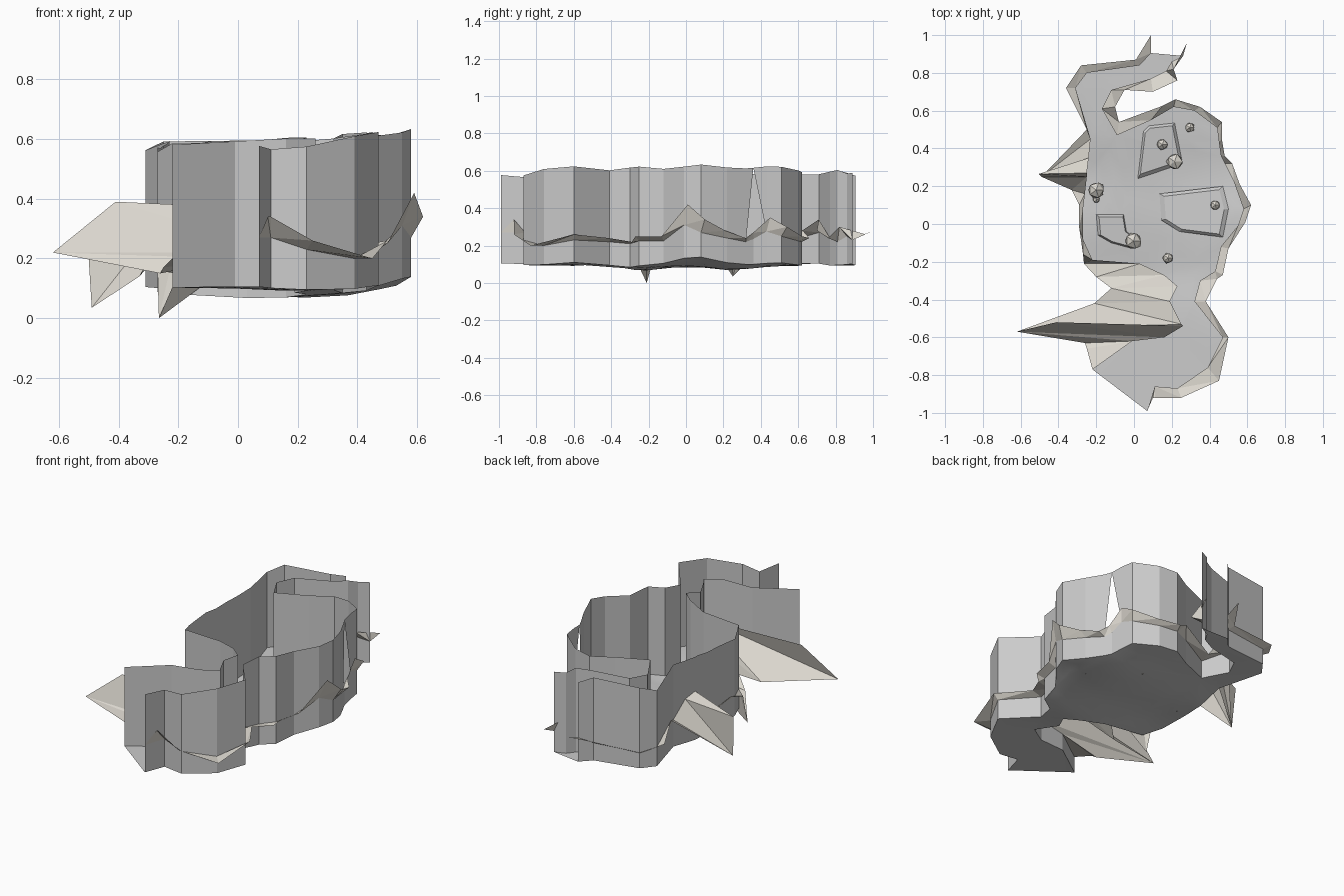
import bpy, bmesh, math
from mathutils import Vector, noise

if "Cube" in bpy.data.objects:
    bpy.data.objects.remove(bpy.data.objects["Cube"])

# stations along each wall: wall x, wall y, rock ledge tip x, y, z
WEST = [(-.22, -.77, -.25, -.66, .17), (-.01, -.62, -.26, -.63, .15), (.16, -.60, -.62, -.57, .22),
        (.26, -.54, -.41, -.52, .39), (.25, -.53, -.62, -.57, .22), (.19, -.41, -.21, -.42, .15),
        (.23, -.33, -.12, -.34, .20), (.16, -.27, -.20, -.28, .15), (.03, -.21, -.265, -.21, 0),
        (-.22, -.19, -.27, -.16, .18), (-.27, -.08, -.29, -.02, .24), (-.27, .08, -.29, .10, .22),
        (-.26, .16, -.33, .18, .14), (-.25, .25, -.49, .25, .035), (-.25, .27, -.505, .265, .28),
        (-.24, .35, -.49, .25, .035), (-.23, .45, -.25, .50, .28), (-.31, .72, -.36, .72, .25),
        (-.25, .80, -.28, .84, .22), (.03, .84, .01, .87, .22), (.09, .905, .09, 1.0, .28)]
# heights where the ledge meets the wall, raised behind the spikes
WEST_ROOT = [.2, .2, .22, .36, .37, .34, .28, .25, .22, .2, .21, .21, .22, .34, .37, .35, .26, .22, .2, .2, .24]
EAST = [(.07, -.99, .10, -.92, .34), (.11, -.86, .11, -.92, .34), (.23, -.87, .25, -.92, .26),
        (.39, -.76, .45, -.83, .20), (.47, -.60, .50, -.60, .26), (.32, -.41, .38, -.41, .24),
        (.35, -.30, .44, -.29, .22), (.43, -.25, .47, -.27, .25), (.46, -.12, .50, -.13, .25),
        (.55, -.01, .59, .01, .42), (.58, .08, .62, .10, .34), (.53, .22, .56, .21, .28),
        (.48, .32, .52, .32, .24), (.46, .36, .48, .36, .27), (.45, .43, .465, .45, .35),
        (.44, .51, .465, .54, .30), (.32, .60, .35, .62, .25), (.21, .62, .22, .66, .24),
        (.09, .55, .15, .625, .28), (-.09, .47, -.08, .54, .22), (-.17, .61, -.10, .62, .28),
        (-.12, .71, -.05, .71, .34), (.09, .77, .10, .70, .28), (.17, .81, .23, .76, .24),
        (.20, .86, .21, .82, .30), (.26, .89, .28, .96, .26)]
EAST_ROOT = [.2 + .5 * max(0, p[4] - .2) for p in EAST]

rock = bpy.data.materials.new("pale_rock")
rock.diffuse_color = (.72, .69, .63, 1)
rock.use_nodes = True
rock.node_tree.nodes["Principled BSDF"].inputs["Base Color"].default_value = rock.diffuse_color


def floor_z(x, y):
    side = max(0, (x - .35) / .23) * max(0, 1 - abs(y - .05) / .8)
    dip = math.exp(-((abs(y) - .25) / .15) ** 2)
    sag = math.exp(-((x - .15) / .2) ** 2 - (y / .4) ** 2)
    return .1 + .05 * side - .02 * dip - .018 * sag + .006 * math.sin(9 * x + 5 * y)


def top_z(x, y):
    return .585 + .07 * max(0, x) - .02 * (x < -.25) - .02 * (abs(y) > .85) + .008 * math.sin(17 * y)


def add_object(name, bm, mat=None):
    mesh = bpy.data.meshes.new(name)
    bm.to_mesh(mesh)
    bm.free()
    if mat:
        mesh.materials.append(mat)
    obj = bpy.data.objects.new(name, mesh)
    bpy.context.collection.objects.link(obj)
    return obj


def face_up(bm):
    bm.normal_update()
    bmesh.ops.reverse_faces(bm, faces=[f for f in bm.faces if f.normal.z < 0])


def ribbon(name, low, high, mat=None, gap=None):
    """Strip between two rows; a gap leaves out the low point, opening a notch."""
    bm = bmesh.new()
    a, b = [[bm.verts.new(p) for p in row] for row in (low, high)]
    for i in range(len(low) - 1):
        quad = [v for v in (a[i], a[i + 1], b[i + 1], b[i]) if gap is None or v is not a[gap]]
        bm.faces.new(quad)
    if mat:
        bmesh.ops.triangulate(bm, faces=bm.faces[:])
        face_up(bm)
    return add_object(name, bm, mat)


# cave walls, split at the height where the jagged outer rock ledges join them
for side, pts, root, gap in (("west", WEST, WEST_ROOT, None), ("east", EAST, EAST_ROOT, 13)):
    mid = [(p[0], p[1], z) for p, z in zip(pts, root)]
    ribbon(side + "_lower_wall", [(x, y, floor_z(x, y)) for x, y, *_ in pts], mid)
    ribbon(side + "_upper_wall", mid, [(x, y, top_z(x, y)) for x, y, *_ in pts], gap=gap)
    ribbon(side + "_ledge", mid, [p[2:] for p in pts], rock)

# floor filling the space between the walls
bm = bmesh.new()
outline = [p[:2] for p in WEST] + [p[:2] for p in reversed(EAST)]
face = bm.faces.new([bm.verts.new((x, y, 0)) for x, y in outline])
bmesh.ops.triangulate(bm, faces=[face])
bmesh.ops.subdivide_edges(bm, edges=[e for e in bm.edges if not e.is_boundary], cuts=3, use_grid_fill=True)
bmesh.ops.triangulate(bm, faces=bm.faces[:])
face_up(bm)
for v in bm.verts:
    v.co.z = floor_z(v.co.x, v.co.y)
for f in bm.faces:
    f.smooth = True
add_object("floor", bm)

# flat stone slabs set in the floor
SLABS = [[(.135, .16), (.47, .20), (.50, .08), (.47, -.07), (.24, -.04), (.145, .02)],
         [(.02, .24), (.05, .49), (.08, .52), (.215, .535), (.257, .32)],
         [(-.20, .05), (-.055, .05), (-.04, -.04), (.02, -.08), (-.01, -.13), (-.12, -.10), (-.19, -.06)]]
for n, pts in enumerate(SLABS):
    c = sum((Vector(p) for p in pts), Vector((0, 0))) / len(pts)
    bm = bmesh.new()
    low, high = [], []
    for p in pts:
        q = c + (Vector(p) - c) * .87
        low.append(bm.verts.new((*p, floor_z(*p) + .006)))
        high.append(bm.verts.new((q.x, q.y, floor_z(q.x, q.y) + .022)))
    k = len(pts)
    for i in range(k):
        bm.faces.new((low[i], low[(i + 1) % k], high[(i + 1) % k], high[i]))
    bm.faces.new(high)
    face_up(bm)
    add_object(f"floor_slab_{n + 1}", bm)

# loose pebbles
PEBBLES = [(.295, .51, .028), (.15, .42, .032), (.215, .33, .046), (.43, .10, .027), (.18, -.18, .03),
           (-.003, -.09, .05), (-.20, .18, .045), (-.20, .13, .02)]
for n, (x, y, r) in enumerate(PEBBLES):
    bm = bmesh.new()
    bmesh.ops.create_icosphere(bm, subdivisions=1, radius=r)
    for v in bm.verts:
        v.co *= 1 + .2 * noise.noise(v.co * 30 + Vector((n, 0, 0)))
        v.co += Vector((x, y, floor_z(x, y) + r))
    add_object(f"pebble_{n + 1}", bm, rock)
